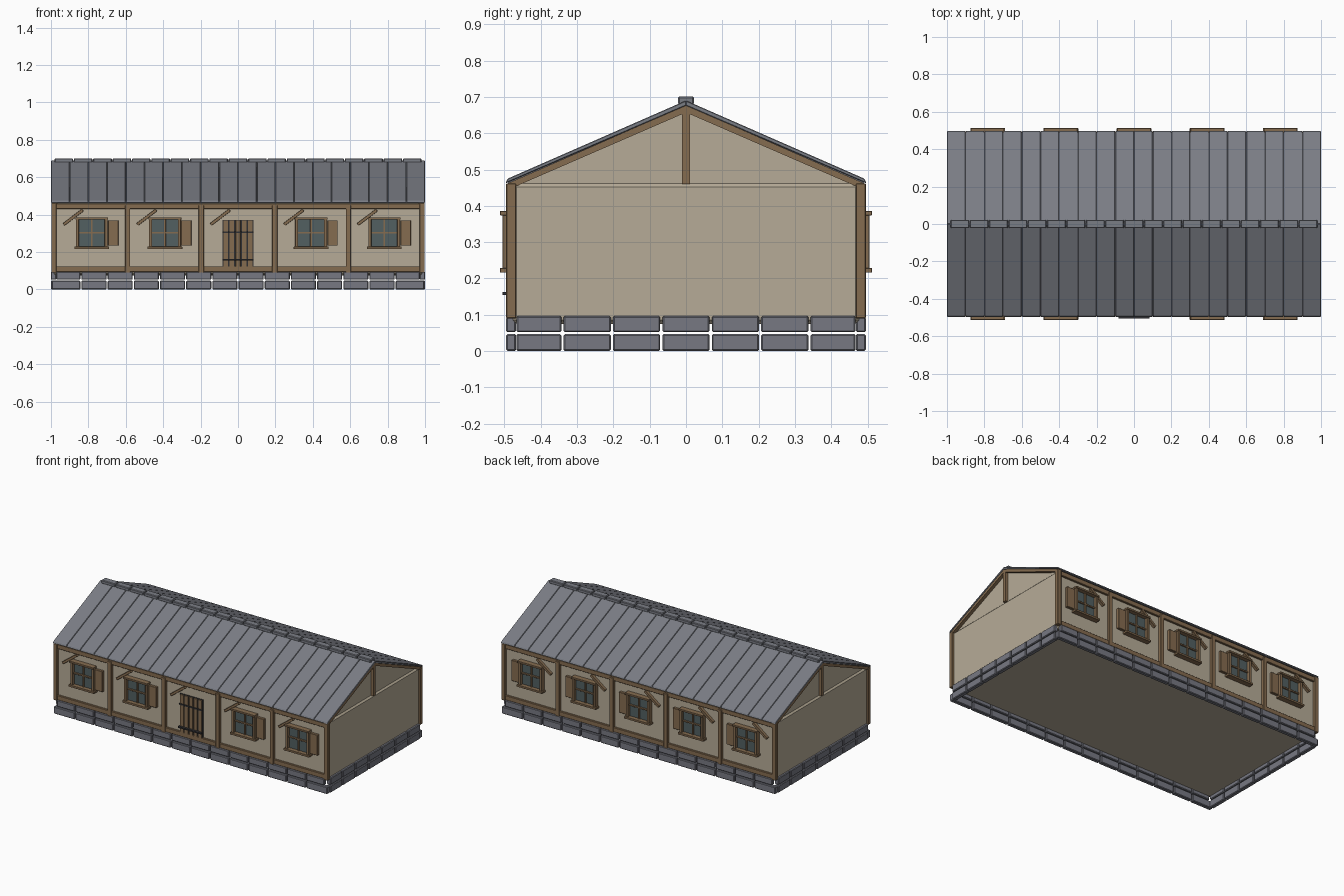
import bpy, bmesh, math
from mathutils import Matrix, Vector

cube = bpy.data.objects.get("Cube")
if cube:
    bpy.data.objects.remove(cube, do_unlink=True)


def material(name, rgb):
    m = bpy.data.materials.new(name)
    m.use_nodes = True
    m.diffuse_color = (*rgb, 1)
    m.node_tree.nodes["Principled BSDF"].inputs["Base Color"].default_value = (*rgb, 1)
    return m


PLASTER = material("plaster", (0.47, 0.41, 0.31))
WOOD = material("timber", (0.235, 0.15, 0.08))
SLATE = material("slate", (0.195, 0.205, 0.235))
STONE = material("stone", (0.185, 0.19, 0.225))
GLASS = material("glass", (0.085, 0.115, 0.12))
IRON = material("iron", (0.03, 0.03, 0.033))


class Part:
    """Collects solids into one mesh object."""

    def __init__(self, name, mat, bevel=0):
        self.name, self.mat, self.bevel = name, mat, bevel
        self.bm = bmesh.new()

    def box(self, x, y, z, tilt=0):
        lo = Vector((min(x), min(y), min(z)))
        hi = Vector((max(x), max(y), max(z)))
        mat = (Matrix.Translation((lo + hi) / 2) @ Matrix.Rotation(tilt, 4, "Y")
               @ Matrix.Diagonal((*(hi - lo), 1)))
        bmesh.ops.create_cube(self.bm, size=1, matrix=mat)

    def prism(self, x, outline):
        # Extrude a y-z outline along x
        verts = [self.bm.verts.new((x[0], y, z)) for y, z in outline]
        face = self.bm.faces.new(verts)
        out = bmesh.ops.extrude_face_region(self.bm, geom=[face])
        moved = [v for v in out["geom"] if isinstance(v, bmesh.types.BMVert)]
        bmesh.ops.translate(self.bm, verts=moved, vec=(x[1] - x[0], 0, 0))

    def done(self):
        bmesh.ops.recalc_face_normals(self.bm, faces=self.bm.faces)
        me = bpy.data.meshes.new(self.name)
        self.bm.to_mesh(me)
        self.bm.free()
        me.materials.append(self.mat)
        ob = bpy.data.objects.new(self.name, me)
        bpy.context.collection.objects.link(ob)
        if self.bevel:
            mod = ob.modifiers.new("bevel", "BEVEL")
            mod.width, mod.segments = self.bevel, 1


BAY = 0.393
SIDES = (("front", -1), ("back", 1))

# Plaster walls and recessed gables
walls = Part("walls", PLASTER, 0.01)
walls.box((-0.985, 0.985), (-0.477, 0.477), (0.075, 0.462))
walls.done()
gables = Part("gables", PLASTER)
gables.prism((-0.975, 0.975), [(-0.475, 0.455), (0.475, 0.455), (0, 0.665)])
gables.done()

# Two courses of foundation stones
stones = Part("foundation_stones", STONE, 0.004)
GAP = 0.003
for z in ((0, 0.047), (0.052, 0.097)):
    top = z[0] > 0
    for s in (-1, 1):
        edges = [-0.998] + [0.14 * i for i in range(-6, 7)] + [0.998]
        if top:
            edges[0], edges[-1] = -0.975, 0.975
        for a, b in zip(edges, edges[1:]):
            stones.box((a + GAP, b - GAP), (s * 0.468, s * 0.495), (z[0], min(z[1], 0.094)))
        edges = [-0.47] + [-0.34 + 0.136 * i for i in range(6)] + [0.47]
        for a, b in zip(edges, edges[1:]):
            stones.box((s * 0.972, s), (a + GAP, b - GAP), z)
stones.done()

# Timber frame on the long sides
for side, s in SIDES:
    frame = Part(side + "_timber_frame", WOOD, 0.002)
    for i in range(6):
        x = (i - 2.5) * BAY * 1.002
        outer = i in (0, 5)
        frame.box((x - 0.014, x + 0.014), (s * 0.468, s * 0.495),
                  (0.09, 0.462 if outer else 0.45))
    frame.box((-0.985, 0.985), (s * 0.468, s * 0.49), (0.094, 0.124))
    frame.box((-0.985, 0.985), (s * 0.468, s * 0.49), (0.43, 0.46))
    frame.done()

    braces = Part(side + "_braces", WOOD, 0.001)
    for i in range(-2, 3):
        x = i * BAY - 0.095
        braces.box((x - 0.064, x + 0.064), (s * 0.475, s * 0.495), (0.378, 0.394),
                   -math.radians(37))
    braces.done()

# Rafters and king posts at the gable ends
for end, s in (("left", 1), ("right", -1)):
    rafters = Part(end + "_gable_rafters", WOOD)
    for t in (-1, 1):
        rafters.prism((s * 0.965, s * 0.996),
                      [(0, 0.677), (t * 0.493, 0.461), (t * 0.47, 0.453), (0, 0.657)])
    rafters.box((s * 0.97, s * 0.994), (-0.011, 0.011), (0.46, 0.66))
    rafters.done()

# Slate panels down each slope
for side, s in SIDES:
    roof = Part(side + "_roof_panels", SLATE, 0.002)
    for i in range(20):
        x = -1 + 0.1 * i
        roof.prism((x + 0.001, x + 0.099),
                   [(0, 0.69), (s * 0.491, 0.475), (s * 0.497, 0.462), (0, 0.676)])
    roof.done()
    deck = Part(side + "_roof_deck", SLATE)
    deck.prism((-0.99, 0.99), [(0, 0.683), (s * 0.49, 0.468), (s * 0.49, 0.462), (0, 0.675)])
    deck.done()

# Ridge caps
ridge = Part("ridge_caps", SLATE, 0.004)
for i in range(19):
    x = (i - 9) * 0.1035
    ridge.box((x - 0.0495, x + 0.0495), (-0.022, 0.022), (0.678, 0.701))
ridge.done()

# Windows with glass, bars, sills and one open shutter
for side, s in SIDES:
    glass = Part(side + "_window_glass", GLASS)
    trim = Part(side + "_window_frames", WOOD, 0.001)
    shutters = Part(side + "_shutters", WOOD, 0.002)
    for i in range(-2, 3):
        if side == "front" and i == 0:
            continue
        x = i * BAY * 0.995
        glass.box((x - 0.075, x + 0.075), (s * 0.47, s * 0.484), (0.228, 0.376))
        for dx in (-0.077, 0.077):
            trim.box((x + dx - 0.008, x + dx + 0.008), (s * 0.47, s * 0.505), (0.226, 0.377))
        trim.box((x - 0.005, x + 0.005), (s * 0.47, s * 0.492), (0.228, 0.376))
        trim.box((x - 0.075, x + 0.075), (s * 0.47, s * 0.492), (0.298, 0.308))
        trim.box((x - 0.093, x + 0.093), (s * 0.47, s * 0.512), (0.216, 0.229))
        trim.box((x - 0.088, x + 0.088), (s * 0.47, s * 0.512), (0.374, 0.386))
        shutters.box((x + 0.087, x + 0.142), (s * 0.475, s * 0.494), (0.234, 0.37))
    for part in (glass, trim, shutters):
        part.done()

# Plank door with dark joints and iron bands
door = Part("door_planks", WOOD, 0.001)
joints = Part("door_joints", IRON)
joints.box((-0.083, 0.083), (-0.484, -0.47), (0.114, 0.372))
for i in range(5):
    x = (i - 2) * 0.033
    door.box((x - 0.0125, x + 0.0125), (-0.49, -0.47), (0.116, 0.37))
joints.box((-0.083, 0.083), (-0.494, -0.48), (0.302, 0.311))
joints.box((-0.083, 0.083), (-0.505, -0.48), (0.154, 0.163))
door.done()
joints.done()
